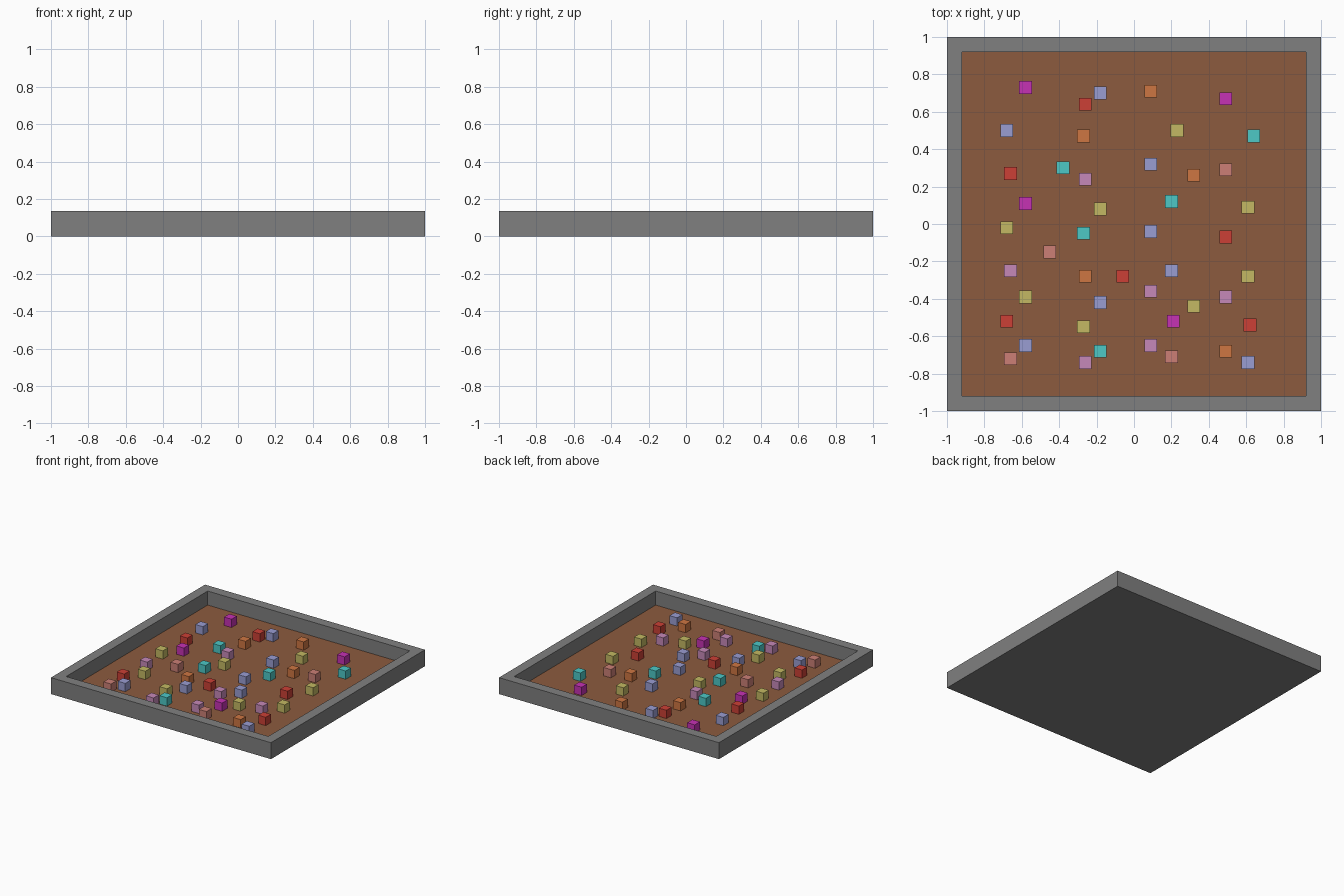
import bpy
import bmesh

default_cube = bpy.data.objects.get("Cube")
if default_cube:
    bpy.data.objects.remove(default_cube, do_unlink=True)

HALF, RIM, HEIGHT, FLOOR = 1.0, 0.115, 0.135, 0.02
BLOCK = 0.068


def to_linear(channel):
    value = channel / 255
    return value / 12.92 if value <= 0.04045 else ((value + 0.055) / 1.055) ** 2.4


def make_material(name, rgb):
    colour = tuple(to_linear(channel) for channel in rgb) + (1.0,)
    material = bpy.data.materials.new(name)
    material.use_nodes = True
    material.diffuse_color = colour
    shader = next(n for n in material.node_tree.nodes if n.type == "BSDF_PRINCIPLED")
    shader.inputs["Base Color"].default_value = colour
    return material


def add_object(name, mesh, location=(0, 0, 0)):
    obj = bpy.data.objects.new(name, mesh)
    obj.location = location
    bpy.context.collection.objects.link(obj)
    return obj


def box_bmesh(width, depth, height):
    """Box centred in x and y, standing on z = 0."""
    bm = bmesh.new()
    bmesh.ops.create_cube(bm, size=1.0)
    bmesh.ops.translate(bm, verts=bm.verts, vec=(0, 0, 0.5))
    bmesh.ops.scale(bm, verts=bm.verts, vec=(width, depth, height))
    return bm


# Square tray: inset the top face and push it down to form the brown floor
bm = box_bmesh(2 * HALF, 2 * HALF, HEIGHT)
top = max(bm.faces, key=lambda face: face.calc_center_median().z)
bmesh.ops.inset_individual(bm, faces=[top], thickness=RIM)
inner = bmesh.ops.extrude_discrete_faces(bm, faces=[top])["faces"][0]
for vert in inner.verts:
    vert.co.z = FLOOR
# Close the walls between the rim and the lowered floor
bmesh.ops.bridge_loops(bm, edges=[edge for edge in bm.edges if edge.is_boundary])
bmesh.ops.recalc_face_normals(bm, faces=bm.faces)
for face in bm.faces:
    face.material_index = int(all(abs(v.co.z - FLOOR) < 0.001 for v in face.verts))
tray_mesh = bpy.data.meshes.new("tray")
bm.to_mesh(tray_mesh)
bm.free()
tray_mesh.materials.append(make_material("wall grey", (128, 128, 128)))
tray_mesh.materials.append(make_material("floor brown", (140, 91, 62)))
add_object("tray", tray_mesh)

# Scattered blocks: colour and resting places on the floor
blocks = {
    "magenta": ((198, 50, 180),
                [(-.58, .73), (.49, .67), (-.58, .11), (.21, -.52)]),
    "red": ((204, 64, 54),
            [(-.26, .64), (-.66, .27), (-.68, -.52), (-.06, -.28), (.49, -.07),
             (.62, -.54)]),
    "periwinkle": ((154, 157, 210),
                   [(-.18, .7), (-.68, .5), (.09, .32), (.09, -.04), (.2, -.25),
                    (-.18, -.42), (-.58, -.65), (.61, -.74)]),
    "orange": ((206, 118, 66),
               [(.09, .71), (-.27, .47), (.32, .26), (-.26, -.28), (.49, -.68)]),
    "olive": ((196, 185, 99),
              [(.23, .5), (-.18, .08), (.61, .09), (-.68, -.02), (.61, -.28),
               (-.58, -.39), (.32, -.44), (-.27, -.55)]),
    "cyan": ((77, 200, 198),
             [(.64, .47), (-.38, .3), (.2, .12), (-.27, -.05), (-.18, -.68)]),
    "mauve": ((198, 137, 184),
              [(-.26, .24), (-.66, -.25), (.09, -.36), (.49, -.39), (.09, -.65),
               (-.26, -.74)]),
    "salmon": ((204, 127, 118),
               [(.49, .29), (-.45, -.15), (-.66, -.72), (.2, -.71)]),
}

# Blocks of one colour share a mesh
for colour_name, (rgb, places) in blocks.items():
    bm = box_bmesh(BLOCK, BLOCK, BLOCK)
    block_mesh = bpy.data.meshes.new(colour_name + "_block")
    bm.to_mesh(block_mesh)
    bm.free()
    block_mesh.materials.append(make_material("block " + colour_name, rgb))
    for number, (x, y) in enumerate(places, start=1):
        add_object(f"{colour_name}_block_{number}", block_mesh, (x, y, FLOOR))
